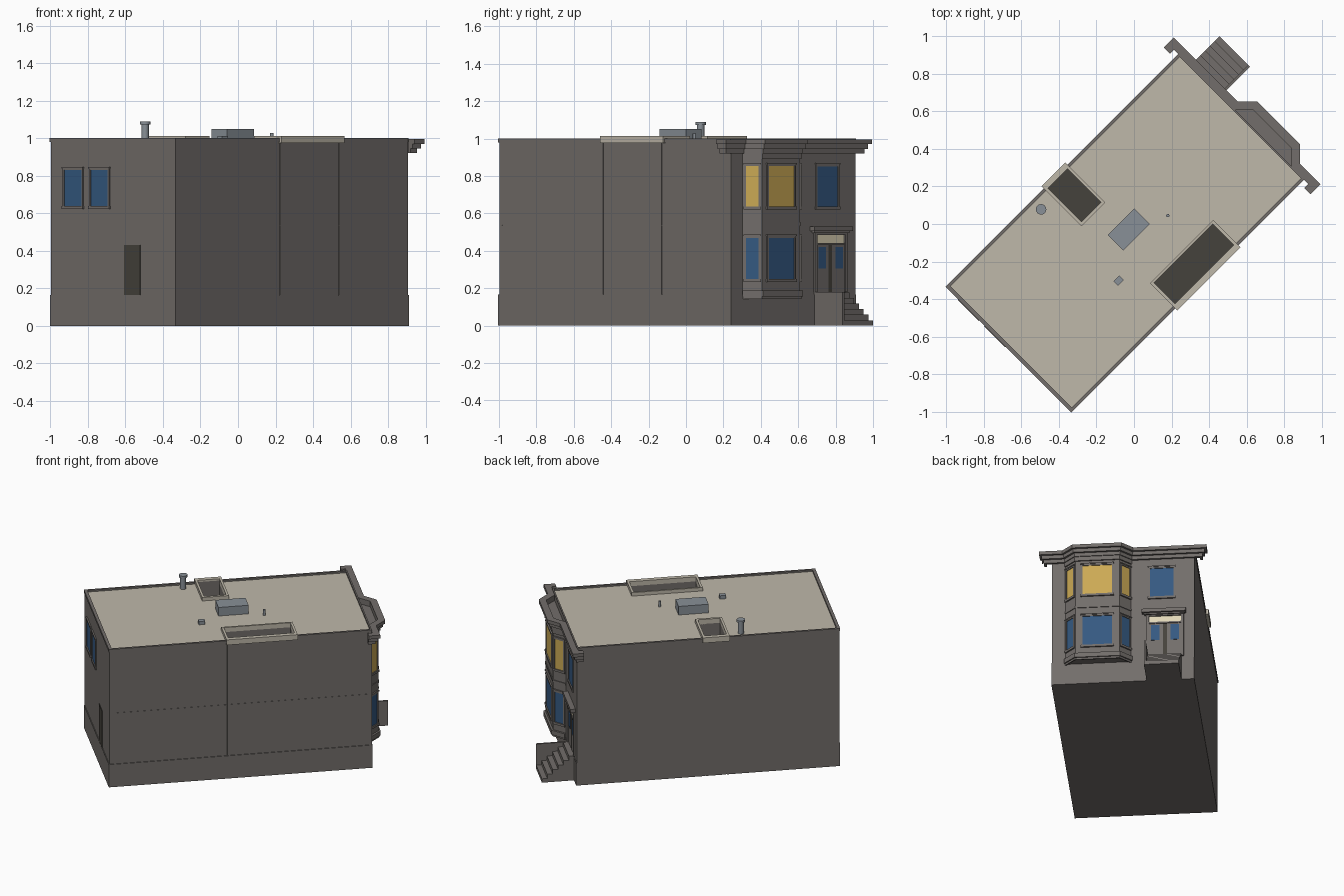
import bpy, bmesh
from math import radians, pi
from mathutils import Matrix, Vector

if "Cube" in bpy.data.objects:
    bpy.data.objects.remove(bpy.data.objects["Cube"])

TURN = Matrix.Rotation(pi / 4, 4, 'Z')   # house axis runs diagonally; u = length, v = width


def material(name, *rgb):
    m = bpy.data.materials.new(name)
    m.diffuse_color = (*rgb, 1)
    m.use_nodes = True
    m.node_tree.nodes["Principled BSDF"].inputs["Base Color"].default_value = m.diffuse_color
    return m


STONE = material("stone", 0.17, 0.155, 0.145)
DARK = material("dark", 0.06, 0.055, 0.045)
ROOF = material("roofing", 0.52, 0.48, 0.40)
METAL = material("metal", 0.25, 0.28, 0.31)
BLUE = material("blue_glass", 0.035, 0.1, 0.22)
GOLD = material("lit_glass", 0.6, 0.4, 0.09)
CREAM = material("cream_glass", 0.75, 0.68, 0.48)


def finish(name, bm, mat, local=Matrix()):
    bmesh.ops.recalc_face_normals(bm, faces=bm.faces)
    bm.transform(TURN @ local)
    me = bpy.data.meshes.new(name)
    bm.to_mesh(me)
    bm.free()
    me.materials.append(mat)
    ob = bpy.data.objects.new(name, me)
    bpy.context.collection.objects.link(ob)
    return ob


def add_box(bm, u, v, z):
    vs = bmesh.ops.create_cube(bm, size=1)["verts"]
    for p in vs:
        p.co = [(r[0] + r[1]) / 2 + c * (r[1] - r[0]) for r, c in zip((u, v, z), p.co)]


def boxes(name, mat, *dims, local=Matrix()):
    bm = bmesh.new()
    for d in dims:
        add_box(bm, *d)
    return finish(name, bm, mat, local)


def prism(name, pts, z0, z1, mat):
    bm = bmesh.new()
    f = bm.faces.new([bm.verts.new((*p, z0)) for p in pts])
    ext = bmesh.ops.extrude_face_region(bm, geom=[f])["geom"]
    bmesh.ops.translate(bm, vec=(0, 0, z1 - z0), verts=[g for g in ext if isinstance(g, bmesh.types.BMVert)])
    return finish(name, bm, mat)


def offset(path, d):
    """Mitred offset of an open path to its left-hand outside."""
    pts = [Vector(p) for p in path]
    dirs = [(b - a).normalized() for a, b in zip(pts, pts[1:])]
    nrm = [Vector((-t.y, t.x)) for t in dirs]
    out = []
    for i, p in enumerate(pts):
        a, b = nrm[max(i - 1, 0)], nrm[min(i, len(nrm) - 1)]
        out.append(p + (a + b) * d / (1 + a.dot(b)))
    return out


def moulding(name, path, inner, outer, z0, z1):
    return prism(name, offset(path, outer) + offset(path, inner)[::-1], z0, z1, STONE)


def cut(ob, cutters):
    for c in cutters:
        c.hide_render = True
        m = ob.modifiers.new("cut", 'BOOLEAN')
        m.object, m.operation, m.solver = c, 'DIFFERENCE', 'EXACT'
    dg = bpy.context.evaluated_depsgraph_get()
    ob.data = bpy.data.meshes.new_from_object(ob.evaluated_get(dg))
    ob.modifiers.clear()
    for c in cutters:
        bpy.data.objects.remove(c)


U0, U1, W = -0.941, 0.811, 0.469
WELLS = [((-0.146, 0.297), (-0.455, -0.297)), ((-0.19, -0.043), (0.207, 0.458))]


def well_cutters():
    return [boxes("well_cutter", DARK, (u, v, (0.012, 1.2))) for u, v in WELLS]


# main block with light wells, roof recess and wall seams
body = boxes("main_walls", STONE, ((U0, U1), (-W, W), (0, 1.0)))
seams = [boxes("seam_cutter", DARK, ((u - .003, u + .003), (-W - .01, -W + .004), (.165, 1.1))) for u in (-.157, .288)]
seams += [boxes("seam_cutter", DARK, ((u - .003, u + .003), (W - .004, W + .01), (-.1, 1.1))) for u in (-.188, -.046)]
seams.append(boxes("seam_cutter", DARK, ((U0 + .02, U1 - .02), (-W - .01, -W + .002), (.534, .537))))
recess = boxes("recess_cutter", DARK, ((U0 + .016, U1 - .01), (-W + .012, W - .012), (.98, 1.2)))
cut(body, well_cutters() + seams + [recess])

# roof sheet, well floors and curbs
roof = boxes("roof_sheet", ROOF, ((U0 + .016, U1 - .01), (-W + .012, W - .012), (.975, .988)))
cut(roof, well_cutters())
for i, (u, v) in enumerate(WELLS):
    boxes(f"well_floor_{i}", DARK, (u, v, (.006, .016)))
    e = .016
    o = (v[0] - .03, v[1] + .014) if v[0] < 0 else (v[0] - .018, v[1] + .032)
    if i == 0:
        o = (-.488, -.284)
    z = (.975, 1.013)
    boxes(f"well_curb_{i}", ROOF, ((u[0] - e, u[0]), o, z), ((u[1], u[1] + e), o, z),
          (u, (o[0], v[0]), z), (u, (v[1], o[1]), z))

# plinth on three sides, coping at rear and sides
p = .005
boxes("plinth", STONE, ((U0 - p, U0), (-W - p, W), (0, .165)), ((U0, U1), (-W - p, -W), (0, .165)),
      ((U1, U1 + p), (-W - p, W), (0, .165)))
boxes("coping", STONE, ((U0 - p, U0), (-W - p, W + p), (.98, 1)), ((U0, U1), (-W - p, -W), (.98, 1)),
      ((U0, U1), (W, W + p), (.98, 1)))

# bay front
BAY = [(.80, -.382), (.811, -.382), (.883, -.31), (.883, -.02), (.811, .052), (.80, .052)]
bay_path = [(.811, .052), (.883, -.02), (.883, -.31), (.811, -.382)]
prism("bay_walls", BAY, .15, .955, STONE)
for name, d, z0, z1 in (("bay_base_lower", .006, .142, .155), ("bay_base", .014, .155, .188),
                        ("bay_belt", .005, .535, .55), ("bay_frieze", .008, .89, .925)):
    moulding(name, bay_path, -.002, d, z0, z1)

# stepped cornice with end returns
cornice = [(.777, .51), (.811, .51)] + bay_path + [(.811, -.51), (.777, -.51)]
for i, (d, z0, z1) in enumerate(((.042, .97, .995), (.028, .945, .97), (.014, .92, .945))):
    moulding(f"cornice_step_{i}", cornice, -.004, d, z0, z1)


def window(name, u, v, deg, w, z0, z1, glass):
    """Framed window on a wall point, facing deg from the +u axis."""
    loc = Matrix.Translation((u, v, 0)) @ Matrix.Rotation(radians(deg), 4, 'Z')
    h, t = w / 2, .01
    boxes(name + "_glass", glass, ((-.01, .002), (-h + t, h - t), (z0 + t, z1 - t)), local=loc)
    boxes(name + "_frame", STONE, ((-.01, .007), (-h, -h + t), (z0, z1)), ((-.01, .007), (h - t, h), (z0, z1)),
          ((-.01, .007), (-h, h), (z1 - t, z1)), ((-.01, .01), (-h - .004, h + .004), (z0 - .006, z0 + t)),
          ((-.01, .01), (-h - .004, h + .004), (z1, z1 + .008)), local=loc)


for floor, z0, z1, g in (("lower", .24, .478, BLUE), ("upper", .626, .862, GOLD)):
    window(f"bay_{floor}_centre", .883, -.165, 0, .215, z0, z1, g)
    window(f"bay_{floor}_right", .847, -.346, -45, .088, z0, z1, g)
    window(f"bay_{floor}_left", .847, .016, 45, .088, z0, z1, g)
window("front_upper_window", U1, .254, 0, .175, .626, .86, BLUE)
window("rear_window_a", U0, .298, 180, .15, .63, .84, BLUE)
window("rear_window_b", U0, .1, 180, .15, .63, .84, BLUE)
boxes("rear_door", DARK, ((U0 - .004, U0 + .01), (-.208, -.087), (.165, .43)))

# entrance: double door, transom, frame and canopy
boxes("door_leaves", STONE, ((U1, U1 + .004), (.17, .262), (.18, .43)), ((U1, U1 + .004), (.29, .382), (.18, .43)))
boxes("door_gap", DARK, ((U1, U1 + .002), (.26, .292), (.18, .43)))
boxes("door_glass", BLUE, *[((U1, U1 + .006), (c - .028, c + .028), (.305, .42)) for c in (.213, .342)])
boxes("transom", CREAM, ((U1, U1 + .004), (.175, .38), (.442, .485)))
boxes("door_frame", STONE, ((U1, U1 + .012), (.152, .17), (.18, .5)), ((U1, U1 + .012), (.382, .4), (.18, .5)),
      ((U1, U1 + .01), (.152, .4), (.43, .441)), ((U1, U1 + .012), (.152, .4), (.486, .5)))
boxes("door_canopy", STONE, ((U1, U1 + .035), (.125, .415), (.505, .53)), ((U1, U1 + .022), (.14, .405), (.495, .505)))

# entrance stair: steps descending outward, one full-height side wall
n = 6
boxes("stair_steps", STONE, *[((U1 - .005, .85 + .036 * i), (.16, .385), (0, .178 - .03 * i)) for i in range(n)])
boxes("stair_side_wall", STONE, ((U1 - .005, .85 + .036 * (n - 1)), (.155, .168), (0, .18)))


def tube(name, x, y, *sections):
    bm = bmesh.new()
    for r, z0, z1 in sections:
        bmesh.ops.create_cone(bm, cap_ends=True, segments=16, radius1=r, radius2=r, depth=z1 - z0,
                              matrix=Matrix.Translation((x, y, (z0 + z1) / 2)))
    ob = finish(name, bm, METAL, TURN.inverted())
    ob.data.shade_smooth()
    ob.data.set_sharp_from_angle(angle=radians(30))


# roof equipment
tube("flue_pipe", -.495, .078, (.02, .98, 1.075), (.028, 1.072, 1.088))
tube("vent_pipe", .18, .045, (.009, .98, 1.028))
boxes("roof_unit", METAL, ((-.141, .06), (-.06, .058), (.98, 1.05)))
boxes("roof_hatch", METAL, ((-.292, -.25), (-.173, -.138), (.98, 1.012)))
